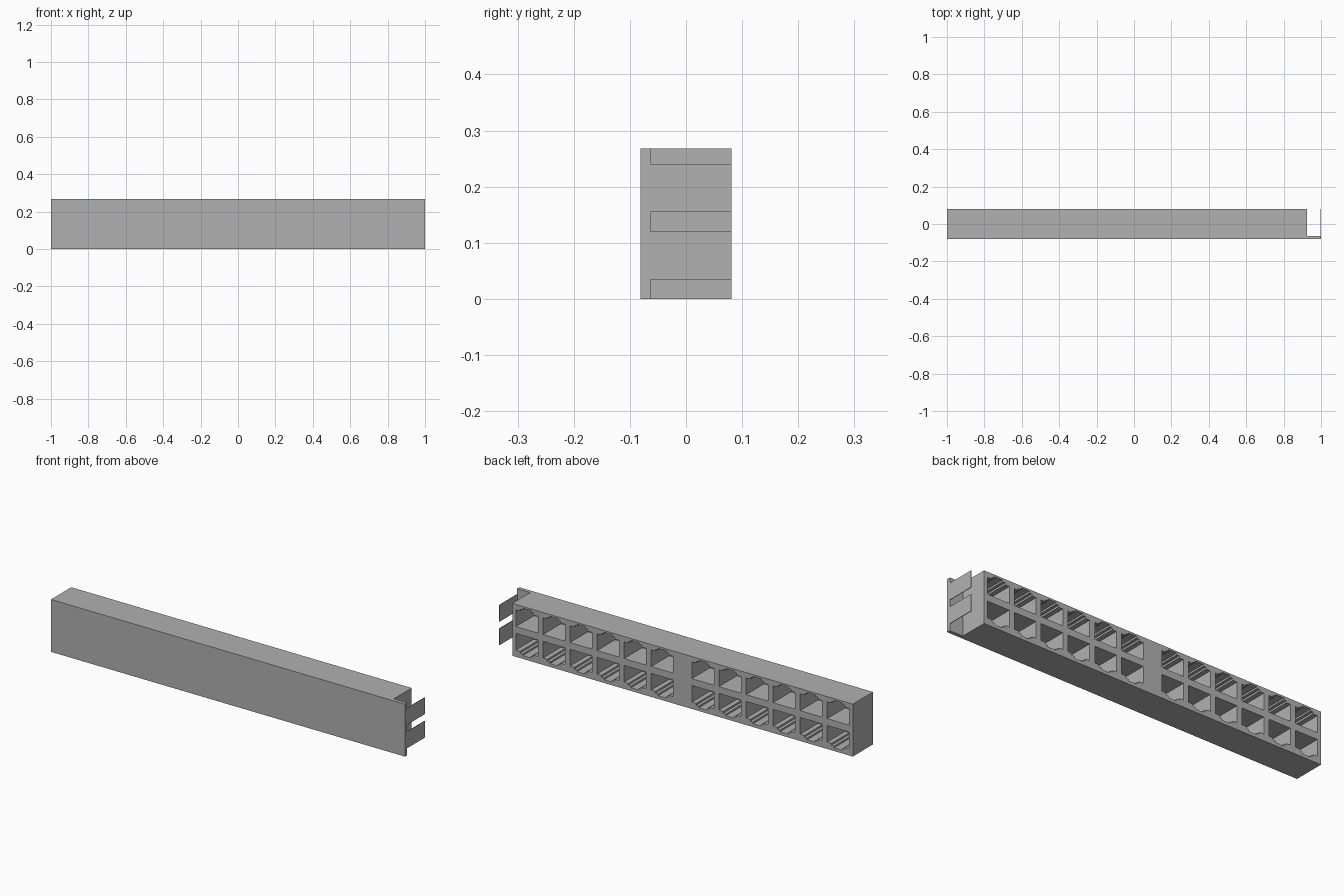
import bpy, bmesh

cube = bpy.data.objects.get("Cube")
if cube:
    bpy.data.objects.remove(cube, do_unlink=True)

BACK, FRONT, FLOOR = 0.0815, -0.0815, -0.063   # FLOOR: depth of the sockets
HEIGHT = 0.268
BODY_END = 0.925                               # left end of the deep body
MID_Z = 0.1375                                 # mirror height of the two rows
MID_X = (BODY_END - 1) / 2
PITCH, PORT_W, GAP = 0.153, 0.124, 0.106

grey = bpy.data.materials.new("panel_grey")
grey.use_nodes = True
colour = (0.44, 0.44, 0.44, 1)
grey.diffuse_color = colour
grey.node_tree.nodes["Principled BSDF"].inputs["Base Color"].default_value = colour


def extrude(bm, points, offset):
    """Add a closed prism: a polygon pushed along an offset."""
    face = bm.faces.new([bm.verts.new(p) for p in points])
    result = bmesh.ops.extrude_face_region(bm, geom=[face], use_keep_orig=True)
    moved = [g for g in result["geom"] if isinstance(g, bmesh.types.BMVert)]
    bmesh.ops.translate(bm, verts=moved, vec=offset)


def finish(bm, name):
    bmesh.ops.recalc_face_normals(bm, faces=bm.faces)
    mesh = bpy.data.meshes.new(name)
    bm.to_mesh(mesh)
    bm.free()
    mesh.materials.append(grey)
    obj = bpy.data.objects.new(name, mesh)
    bpy.context.collection.objects.link(obj)
    return obj


# Panel body: deep block with a thin front plate running past its left end
bm = bmesh.new()
plan = [(-1, FRONT), (1, FRONT), (1, FLOOR), (BODY_END, FLOOR),
        (BODY_END, BACK), (-1, BACK)]
extrude(bm, [(x, y, 0) for x, y in plan], (0, 0, HEIGHT))
body = finish(bm, "panel_body")

# Stepped socket outline, as (half width, height above the row mirror line)
half = [(PORT_W / 2, 0.0175), (PORT_W / 2, 0.1025), (0.038, 0.1025),
        (0.038, 0.112), (0.023, 0.112), (0.023, 0.121)]
outline = half + [(-x, z) for x, z in reversed(half)]

# Sockets: two mirrored rows, two groups of six columns
bm = bmesh.new()
for row in (1, -1):
    for side in (1, -1):
        for i in range(6):
            cx = MID_X + side * (GAP / 2 + PORT_W / 2 + i * PITCH)
            extrude(bm, [(cx + x, FLOOR, MID_Z + row * z) for x, z in outline],
                    (0, 0.2, 0))
cutter = finish(bm, "socket_cutter")
cutter.hide_render = True

cut = body.modifiers.new("sockets", "BOOLEAN")
cut.operation = "DIFFERENCE"
cut.solver = "EXACT"
cut.object = cutter
graph = bpy.context.evaluated_depsgraph_get()
cut_mesh = bpy.data.meshes.new_from_object(body.evaluated_get(graph))
body.modifiers.clear()
body.data = cut_mesh
bpy.data.objects.remove(cutter, do_unlink=True)

# Thin tabs standing behind the overhanging end of the front plate
for row, name in ((1, "upper_end_tab"), (-1, "lower_end_tab")):
    bm = bmesh.new()
    low, high = MID_Z + row * 0.0175, MID_Z + row * 0.1025
    extrude(bm, [(1, FLOOR, low), (1, BACK, low), (1, BACK, high),
                 (1, FLOOR, high)], (-0.003, 0, 0))
    finish(bm, name)
